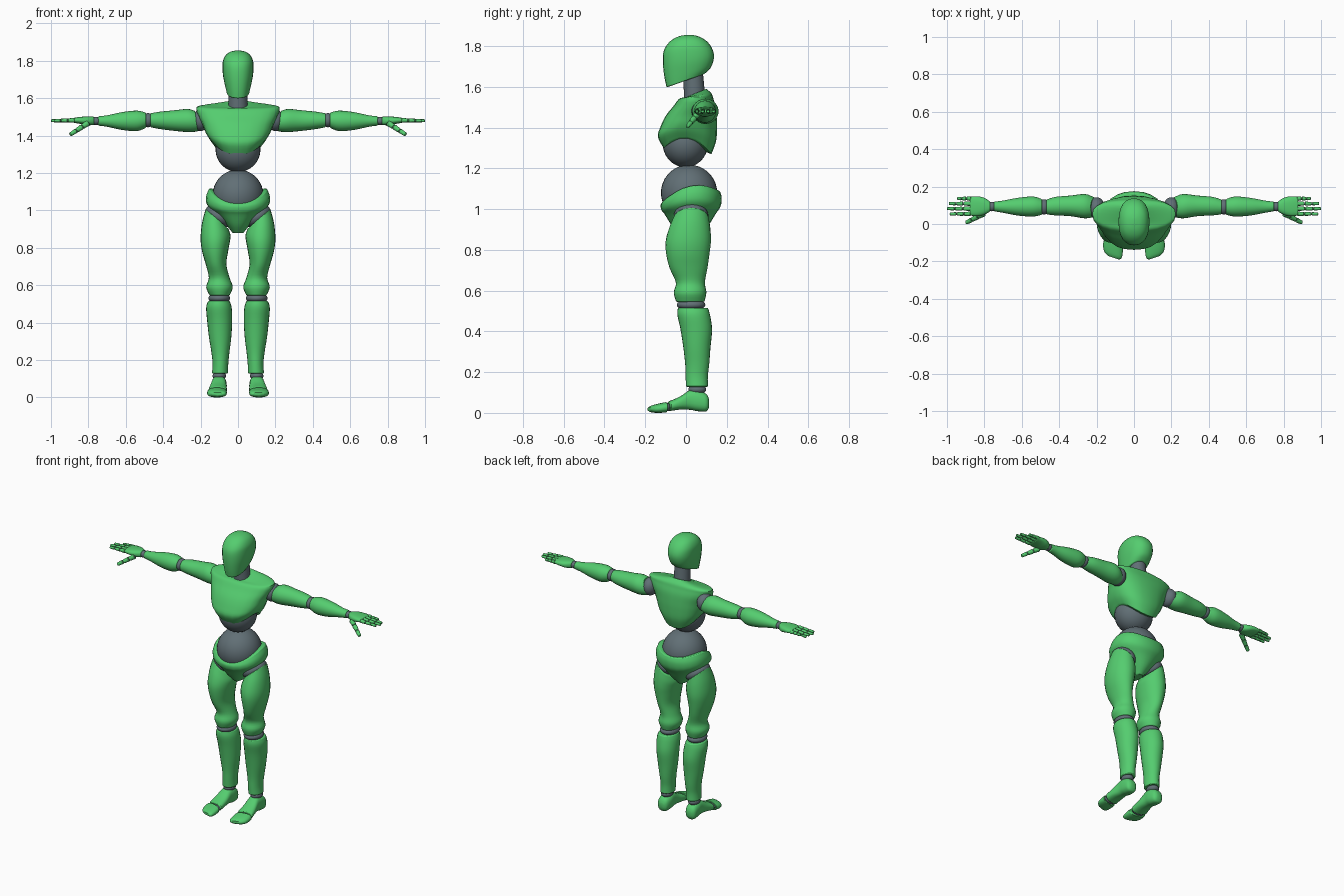
import bpy, bmesh, math
from mathutils import Vector, Matrix

default = bpy.data.objects.get("Cube")
if default:
    bpy.data.objects.remove(default, do_unlink=True)


def material(name, color):
    mat = bpy.data.materials.new(name)
    mat.use_nodes = True
    mat.diffuse_color = color
    mat.node_tree.nodes["Principled BSDF"].inputs["Base Color"].default_value = color
    return mat


GREEN = material("armour green", (0.09, 0.61, 0.16, 1))
GREY = material("joint grey", (0.12, 0.16, 0.18, 1))


def finish(name, bm, mat, mirror=False, bevel=0):
    """Turn a bmesh into a smooth shaded object, mirrored as a pair if asked."""
    bmesh.ops.recalc_face_normals(bm, faces=bm.faces)
    mesh = bpy.data.meshes.new(name)
    bm.to_mesh(mesh)
    bm.free()
    mesh.materials.append(mat)
    mesh.shade_smooth()
    mesh.set_sharp_from_angle(angle=math.radians(45))
    obj = bpy.data.objects.new(name, mesh)
    bpy.context.collection.objects.link(obj)
    if bevel:
        mod = obj.modifiers.new("soft rim", 'BEVEL')
        mod.width = bevel
        mod.segments = 2
        mod.limit_method = 'ANGLE'
        mod.angle_limit = math.radians(50)
    if mirror:
        mod = obj.modifiers.new("pair", 'MIRROR')
        mod.use_axis = (True, False, False)
    return obj


def smooth_sections(sections, steps=4):
    """Catmull-Rom interpolation between neighbouring sections."""
    rows = [tuple(s) + (0,) * (8 - len(s)) for s in sections]
    rows = [rows[0]] + rows + [rows[-1]]
    out = []
    for i in range(1, len(rows) - 2):
        for k in range(steps):
            t = k / steps
            out.append([b + t / 2 * (c - a + t * (2 * a - 5 * b + 4 * c - d + t * (3 * (b - c) + d - a)))
                        for a, b, c, d in zip(*rows[i - 1:i + 3])])
    return out + [list(rows[-1])]


def loft(name, axis, sections, mat=GREEN, power=2.0, mirror=False, sides=24, bevel=0.005):
    """Sections: position, u low/high, v low/high, tilt along u, tilt along v, saddle."""
    bm = bmesh.new()
    rings = []

    def place(t, u, v):
        return {"x": (t, u, v), "y": (u, t, v), "z": (u, v, t)}[axis]

    for t, u0, u1, v0, v1, tu, tv, saddle in smooth_sections(sections):
        ring = []
        for i in range(sides):
            ang = math.tau * i / sides
            c, s = math.cos(ang), math.sin(ang)
            cu = math.copysign(abs(c) ** (2 / power), c)
            sv = math.copysign(abs(s) ** (2 / power), s)
            u = (u0 + u1) / 2 + (u1 - u0) / 2 * cu
            v = (v0 + v1) / 2 + (v1 - v0) / 2 * sv
            ring.append(bm.verts.new(place(t + tu * cu + tv * sv + saddle * sv * sv, u, v)))
        rings.append(ring)
    for lower, upper in zip(rings, rings[1:]):
        for i in range(sides):
            j = (i + 1) % sides
            bm.faces.new((lower[i], lower[j], upper[j], upper[i]))
    for ring in (rings[0], rings[-1]):
        hub = bm.verts.new(sum((v.co for v in ring), Vector()) / sides)
        for i in range(sides):
            bm.faces.new((ring[i], ring[(i + 1) % sides], hub))
    return finish(name, bm, mat, mirror, bevel)


def ball(name, center, radii, mirror=False, turn=0):
    bm = bmesh.new()
    matrix = (Matrix.Translation(center) @ Matrix.Rotation(math.radians(turn), 4, 'Y')
              @ Matrix.Diagonal((*radii, 1)))
    bmesh.ops.create_uvsphere(bm, u_segments=32, v_segments=18, radius=1, matrix=matrix)
    return finish(name, bm, GREY, mirror)


def rod(name, start, end, r0, r1, mat=GREEN, mirror=True, sides=12, bevel=0.003):
    start, end = Vector(start), Vector(end)
    d = end - start
    bm = bmesh.new()
    matrix = Matrix.Translation((start + end) / 2) @ d.to_track_quat('Z', 'Y').to_matrix().to_4x4()
    bmesh.ops.create_cone(bm, cap_ends=True, segments=sides, radius1=r0, radius2=r1,
                          depth=d.length, matrix=matrix)
    return finish(name, bm, mat, mirror, bevel)


# Head and neck
loft("head", "z", [
    (1.63, -.06, .06, -.095, .09, 0, .033), (1.67, -.07, .07, -.106, .12, 0, .022),
    (1.72, -.08, .08, -.113, .135, 0, .01), (1.765, -.083, .083, -.112, .136),
    (1.8, -.08, .08, -.098, .122), (1.83, -.065, .065, -.07, .095),
    (1.848, -.04, .04, -.035, .06), (1.855, -.01, .01, 0, .03)], power=2.3)
rod("neck", (0, .045, 1.5), (0, .035, 1.67), .054, .048, GREY, False, 28)

# Torso shell, waist and pelvis
loft("chest", "z", [
    (1.35, -.125, .125, -.11, .125, 0, -.015, -.065), (1.385, -.155, .155, -.138, .148, 0, -.01, -.04),
    (1.42, -.175, .175, -.125, .152, 0, 0, -.015), (1.46, -.19, .19, -.098, .15),
    (1.505, -.212, .212, -.062, .145), (1.54, -.222, .222, -.035, .135),
    (1.558, -.205, .205, -.012, .125, 0, .01), (1.568, -.06, .06, -.01, .1, 0, .022)], power=2.4)
ball("upper_waist", (0, -.003, 1.325), (.12, .112, .12))
ball("lower_waist", (0, .015, 1.08), (.136, .138, .138))
loft("pelvis", "z", [
    (1.115, -.155, .155, -.115, .165, 0, .027, -.052), (1.075, -.17, .17, -.125, .175, 0, .02, -.035),
    (1.03, -.165, .165, -.12, .17, 0, .01, -.025), (.975, -.115, .115, -.105, .145),
    (.92, -.062, .062, -.07, .11), (.878, -.028, .028, -.03, .07)], power=2.2)

# Legs
ball("hip_joint", (.105, .025, .968), (.078, .085, .05), True, -35)
loft("thigh", "z", [
    (.955, .05, .172, -.06, .112, .055), (.9, .04, .192, -.085, .12, .035),
    (.84, .044, .2, -.1, .122, .01), (.78, .053, .192, -.097, .115),
    (.71, .062, .172, -.08, .105), (.64, .045, .156, -.05, .093),
    (.59, .028, .17, -.06, .1), (.545, .045, .152, -.048, .09)], mirror=True)
ball("knee_joint", (.1, .025, .53), (.058, .07, .03), True)
loft("shin", "z", [
    (.515, .045, .16, -.04, .108), (.48, .034, .17, -.042, .118), (.41, .031, .165, -.027, .128),
    (.32, .036, .155, -.013, .12), (.24, .046, .142, -.004, .114),
    (.18, .052, .136, -.002, .107), (.128, .053, .139, 0, .108)], mirror=True)
ball("ankle_joint", (.1, .055, .115), (.036, .044, .025), True)
loft("foot", "y", [
    (.114, .085, .12, .03, .065), (.1, .068, .138, .008, .092), (.06, .06, .142, .008, .112),
    (.02, .062, .142, .015, .112), (-.03, .06, .152, .016, .08),
    (-.085, .06, .16, .008, .056, .01)], power=2.5, mirror=True)
ball("toe_joint", (.11, -.093, .028), (.045, .02, .02), True)
loft("toes", "y", [
    (-.1, .06, .163, .002, .053, .012), (-.135, .06, .165, 0, .045, .015),
    (-.165, .066, .158, .002, .036, .016), (-.18, .08, .14, .01, .026, .01)], power=2.5, mirror=True)

# Arms
ball("shoulder_joint", (.2, .085, 1.482), (.045, .058, .058), True)
loft("upper_arm", "x", [
    (.21, .04, .14, 1.43, 1.532, 0, .022), (.26, .03, .16, 1.418, 1.542, 0, .01),
    (.34, .042, .152, 1.425, 1.535), (.42, .046, .145, 1.435, 1.527),
    (.47, .052, .13, 1.445, 1.518)], mirror=True)
ball("elbow_joint", (.481, .091, 1.482), (.03, .041, .038), True)
loft("forearm", "x", [
    (.492, .05, .133, 1.442, 1.522), (.54, .04, .147, 1.424, 1.533), (.62, .045, .14, 1.43, 1.525),
    (.7, .06, .125, 1.447, 1.508), (.748, .068, .12, 1.453, 1.503)], mirror=True)
ball("wrist_joint", (.76, .093, 1.478), (.03, .025, .022), True)
loft("palm", "x", [
    (.768, .068, .118, 1.457, 1.5), (.8, .05, .14, 1.455, 1.502),
    (.84, .042, .148, 1.462, 1.5), (.878, .046, .146, 1.468, 1.495)], power=2.5, mirror=True)


def finger(name, start, end, radius):
    """Three tapering phalanges over a thin grey core."""
    start, end = Vector(start), Vector(end)
    rod(name + "_core", start, start.lerp(end, .9), radius * .6, radius * .5, GREY)
    for i in range(3):
        r = radius * (1 - .12 * i)
        rod(f"{name}_segment_{i + 1}", start.lerp(end, i / 3 + .03), start.lerp(end, (i + 1) / 3),
            r, r * .8)


# Fingers and thumb
for label, y, tip in (("index", .054, .985), ("middle", .082, 1.0), ("ring", .109, .99), ("little", .136, .945)):
    finger(label + "_finger", (.87, y, 1.482), (tip, y, 1.479), .0125)
finger("thumb", (.8, .058, 1.468), (.897, .007, 1.405), .017)
